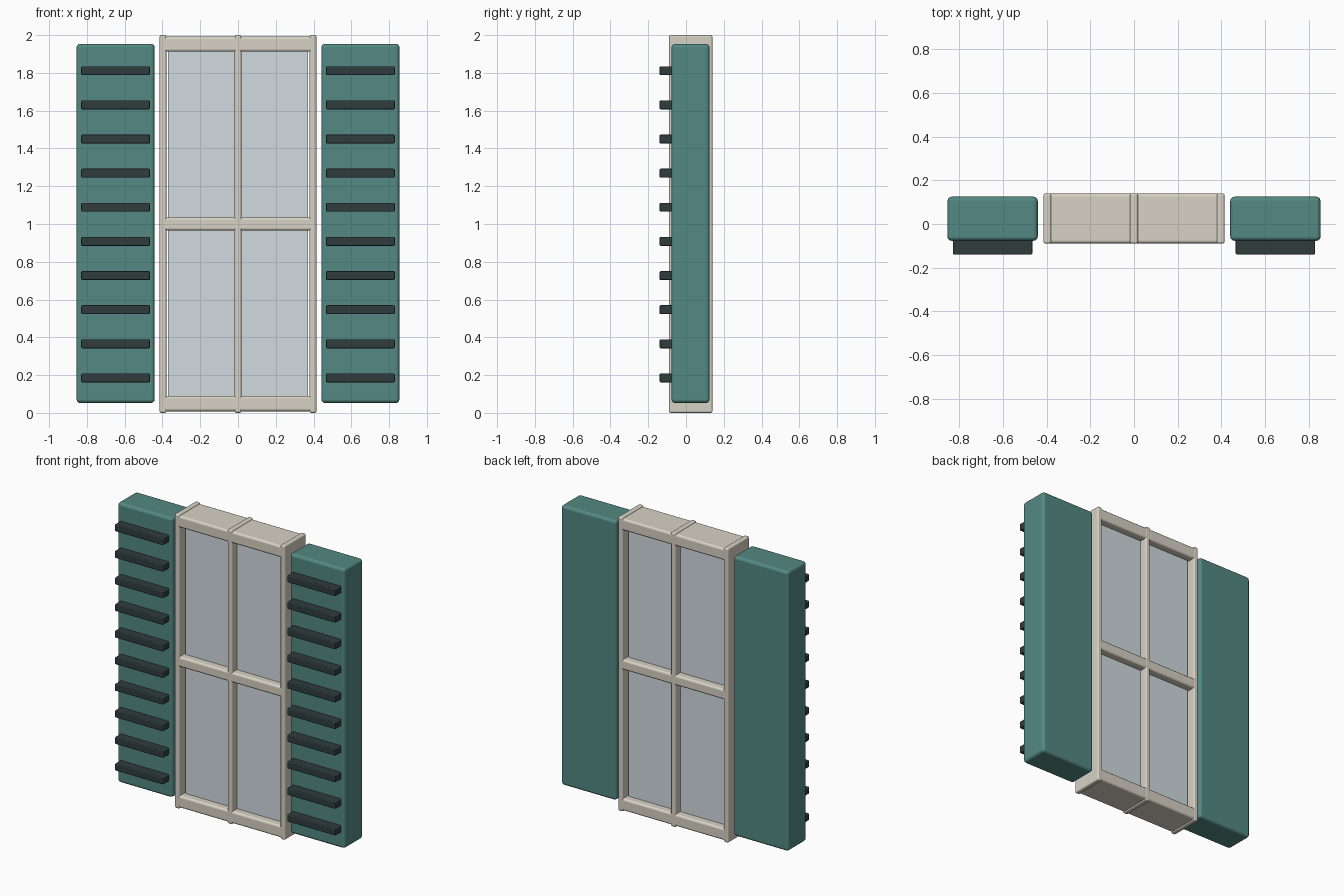
import bpy

if "Cube" in bpy.data.objects:
    bpy.data.objects.remove(bpy.data.objects["Cube"])


def material(name, rgb):
    m = bpy.data.materials.new(name)
    m.diffuse_color = (*rgb, 1.0)
    m.use_nodes = True
    m.node_tree.nodes["Principled BSDF"].inputs["Base Color"].default_value = m.diffuse_color
    return m


TEAL = material("teal paint", (0.088, 0.250, 0.225))
CREAM = material("cream paint", (0.690, 0.645, 0.555))
DARK = material("dark slat", (0.029, 0.046, 0.046))
GLASS = material("grey glass", (0.640, 0.710, 0.745))


def box(name, x, y, z, mat, bevel=0.0, segments=3):
    """Bevelled box from (min, max) ranges on each axis."""
    bpy.ops.mesh.primitive_cube_add(
        size=1, location=[(r[0] + r[1]) / 2 for r in (x, y, z)])
    ob = bpy.context.object
    ob.name = name
    ob.scale = [r[1] - r[0] for r in (x, y, z)]
    bpy.ops.object.transform_apply(location=False, rotation=False, scale=True)
    ob.data.materials.append(mat)
    if bevel:
        bpy.ops.object.shade_smooth()
        b = ob.modifiers.new("bevel", 'BEVEL')
        b.width = bevel
        b.segments = segments
        b.harden_normals = True  # keeps the large faces evenly flat
        bpy.ops.object.modifier_apply(modifier="bevel")
    return ob


# window frame: three uprights and three rails
DEPTH = (-0.09, 0.14)
for name, cx in (("left", -0.397), ("middle", 0.0), ("right", 0.397)):
    box(name + "_upright", (cx - 0.0178, cx + 0.0178), DEPTH, (0, 2), CREAM, 0.01)
for name, z in (("bottom", (0.008, 0.09)), ("middle", (0.965, 1.035)), ("top", (1.912, 1.992))):
    box(name + "_rail", (-0.41, 0.41), (-0.089, 0.139), z, CREAM, 0.015)

# thick glass pane between the bars
box("glass", (-0.37, 0.37), (-0.037, 0.087), (0.05, 1.95), GLASS)

# shutters with slats, mirrored left and right
for side, cx in (("left", -0.648), ("right", 0.648)):
    box(side + "_shutter", (cx - 0.207, cx + 0.207), (-0.077, 0.125),
        (0.052, 1.954), TEAL, 0.02)
    for i in range(10):
        cz = 0.185 + i * 0.1807
        box(f"{side}_slat_{i + 1}", (cx - 0.182, cx + 0.182), (-0.14, -0.06),
            (cz - 0.0235, cz + 0.0235), DARK, 0.006, 2)
